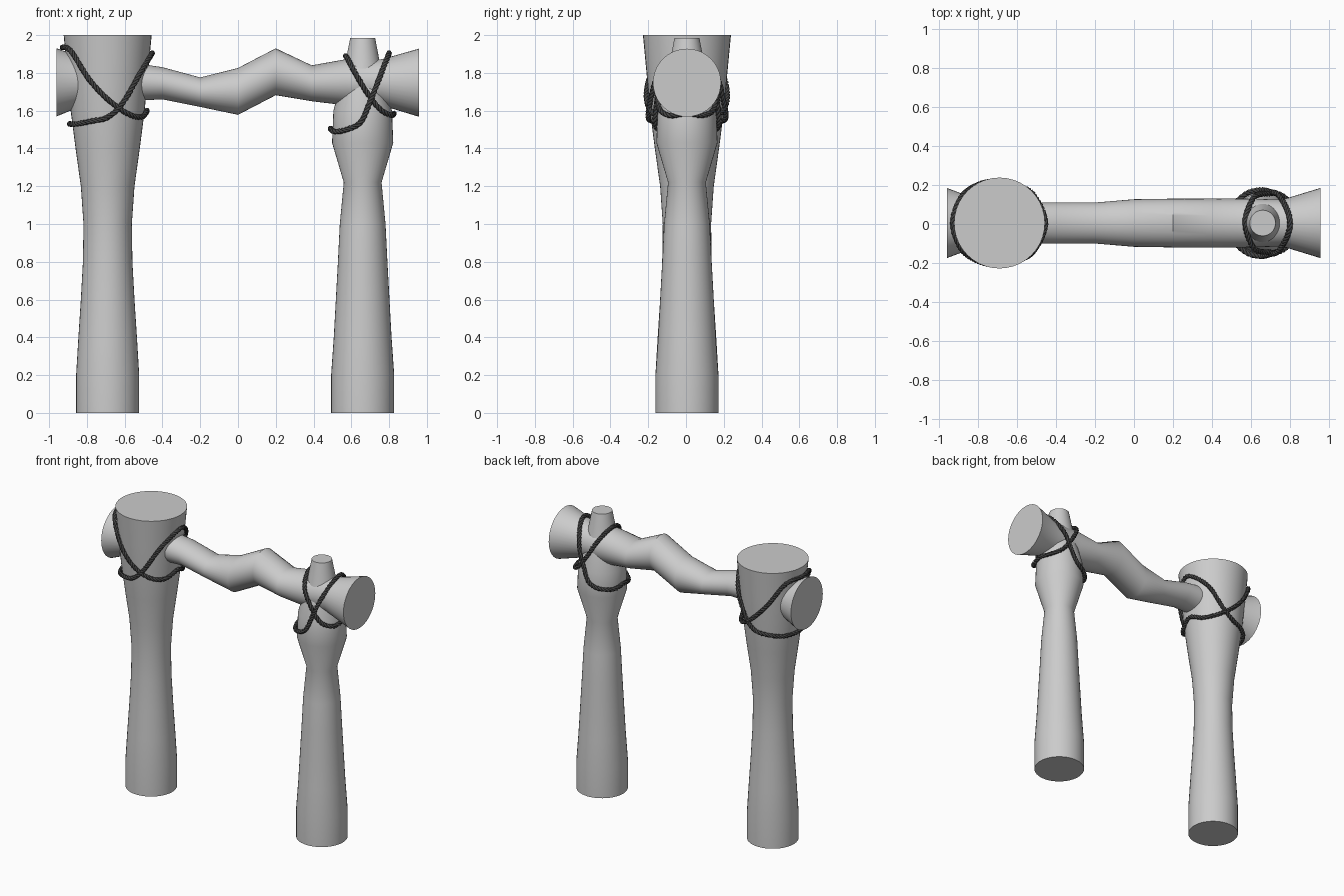
import bpy, bmesh, math
from mathutils import Vector

if "Cube" in bpy.data.objects:
    bpy.data.objects.remove(bpy.data.objects["Cube"])

Y0 = 0.005
SIDES = 40


def loft(name, rings, axis):
    """Loft rings (center, half_a, half_b) along 'x' or 'z' and cap both ends."""
    bm = bmesh.new()
    loops = []
    for c, a, b in rings:
        loop = []
        for i in range(SIDES):
            t = 2 * math.pi * i / SIDES
            u, v = a * math.cos(t), b * math.sin(t)
            off = Vector((u, v, 0)) if axis == 'z' else Vector((0, u, v))
            loop.append(bm.verts.new(Vector(c) + off))
        loops.append(loop)
    for p, q in zip(loops, loops[1:]):
        for i in range(SIDES):
            j = (i + 1) % SIDES
            bm.faces.new((p[i], p[j], q[j], q[i]))
    bm.faces.new(loops[0][::-1])
    bm.faces.new(loops[-1])
    bmesh.ops.recalc_face_normals(bm, faces=bm.faces)
    me = bpy.data.meshes.new(name)
    bm.to_mesh(me)
    bm.free()
    me.polygons.foreach_set("use_smooth", [True] * len(me.polygons))
    me.set_sharp_from_angle(angle=math.radians(48))
    ob = bpy.data.objects.new(name, me)
    bpy.context.collection.objects.link(ob)
    return ob


def post(name, x, profile):
    return loft(name, [((x, Y0, z), r, r) for z, r in profile], 'z')


def spline(pts, steps):
    """Closed Catmull-Rom through the points."""
    n, out = len(pts), []
    for i in range(n):
        a, b, c, d = (pts[(i + k) % n] for k in (-1, 0, 1, 2))
        for s in range(steps):
            t = s / steps
            out.append(0.5 * (2 * b + (c - a) * t + (2 * a - 5 * b + 4 * c - d) * t * t
                              + (3 * b - a - 3 * c + d) * t ** 3))
    return out


def rope(name, front, mat):
    """Twisted three-strand loop: front half mirrored to the back."""
    front = [Vector(p) for p in front]
    back = [Vector((p.x, -p.y, p.z)) for p in front[-2:0:-1]]
    path = spline([p + Vector((0, Y0, 0)) for p in front + back], 24)
    n = len(path)
    dist = [0.0]
    for i in range(n):
        dist.append(dist[-1] + (path[(i + 1) % n] - path[i]).length)
    turns = round(dist[-1] / 0.07)
    centre = sum(path, Vector()) / n
    cu = bpy.data.curves.new(name, 'CURVE')
    cu.dimensions = '3D'
    cu.bevel_depth = 0.0075
    cu.bevel_resolution = 1
    for k in range(3):
        sp = cu.splines.new('POLY')
        sp.points.add(n - 1)
        sp.use_cyclic_u = True
        for i, p in enumerate(path):
            tan = (path[(i + 1) % n] - path[i - 1]).normalized()
            side = (p - centre).cross(tan).normalized()
            up = tan.cross(side)
            ang = 2 * math.pi * (turns * dist[i] / dist[-1] + k / 3)
            q = p + 0.0075 * (side * math.cos(ang) + up * math.sin(ang))
            sp.points[i].co = (*q, 1)
    cu.materials.append(mat)
    ob = bpy.data.objects.new(name, cu)
    bpy.context.collection.objects.link(ob)


# Posts
LEFT = [(0, .167), (.2, .167), (.4, .155), (.6, .142), (.8, .131), (1.0, .128),
        (1.2, .142), (1.4, .17), (1.6, .196), (1.8, .214), (2.0, .233)]
RIGHT = [(0, .167), (.2, .167), (.4, .153), (.6, .142), (.8, .131), (1.0, .121),
         (1.22, .1), (1.43, .162), (1.6, .155), (1.73, .12), (1.86, .09), (1.985, .066)]
post("left_post", -.69, LEFT)
post("right_post", .66, RIGHT)

# Crooked crossbeam: x, centre z, half width, half height
BEAM = [(-.96, 1.75, .18, .18), (-.8, 1.755, .12, .12), (-.6, 1.755, .105, .105),
        (-.4, 1.745, .105, .085), (-.2, 1.698, .105, .078), (0, 1.702, .122, .124),
        (.2, 1.806, .125, .124), (.39, 1.745, .125, .095), (.57, 1.75, .125, .122),
        (.76, 1.75, .12, .122), (.957, 1.748, .18, .18)]
loft("crossbeam", [((x, Y0, z), a, b) for x, z, a, b in BEAM], 'x')

# Rope lashings
dark = bpy.data.materials.new("rope_dark")
dark.diffuse_color = (.06, .06, .06, 1)
dark.use_nodes = True
dark.node_tree.nodes["Principled BSDF"].inputs["Base Color"].default_value = dark.diffuse_color


def wrap(points):
    """Angle/height pairs laid on the left post surface."""
    out = []
    for deg, z in points:
        r = .196 + (z - 1.6) * .0925 + .012
        t = math.radians(deg)
        out.append((-.69 - r * math.cos(t), -r * math.sin(t), z))
    return out


rope("left_rope_a", wrap([(0, 1.935), (35, 1.915), (63, 1.77), (90, 1.66),
                          (120, 1.585), (150, 1.565), (180, 1.6)]), dark)
rope("left_rope_b", wrap([(0, 1.53), (35, 1.53), (65, 1.545), (90, 1.565),
                          (112, 1.64), (140, 1.8), (180, 1.905)]), dark)
rope("right_rope_a", [(.57, 0, 1.89), (.585, -.07, 1.867), (.62, -.135, 1.8), (.68, -.15, 1.7),
                      (.75, -.145, 1.61), (.81, -.09, 1.575), (.825, 0, 1.585)], dark)
rope("right_rope_b", [(.8, 0, 1.905), (.785, -.07, 1.865), (.74, -.145, 1.75), (.7, -.16, 1.65),
                      (.65, -.17, 1.54), (.575, -.15, 1.5), (.51, -.085, 1.49), (.49, 0, 1.505)], dark)
